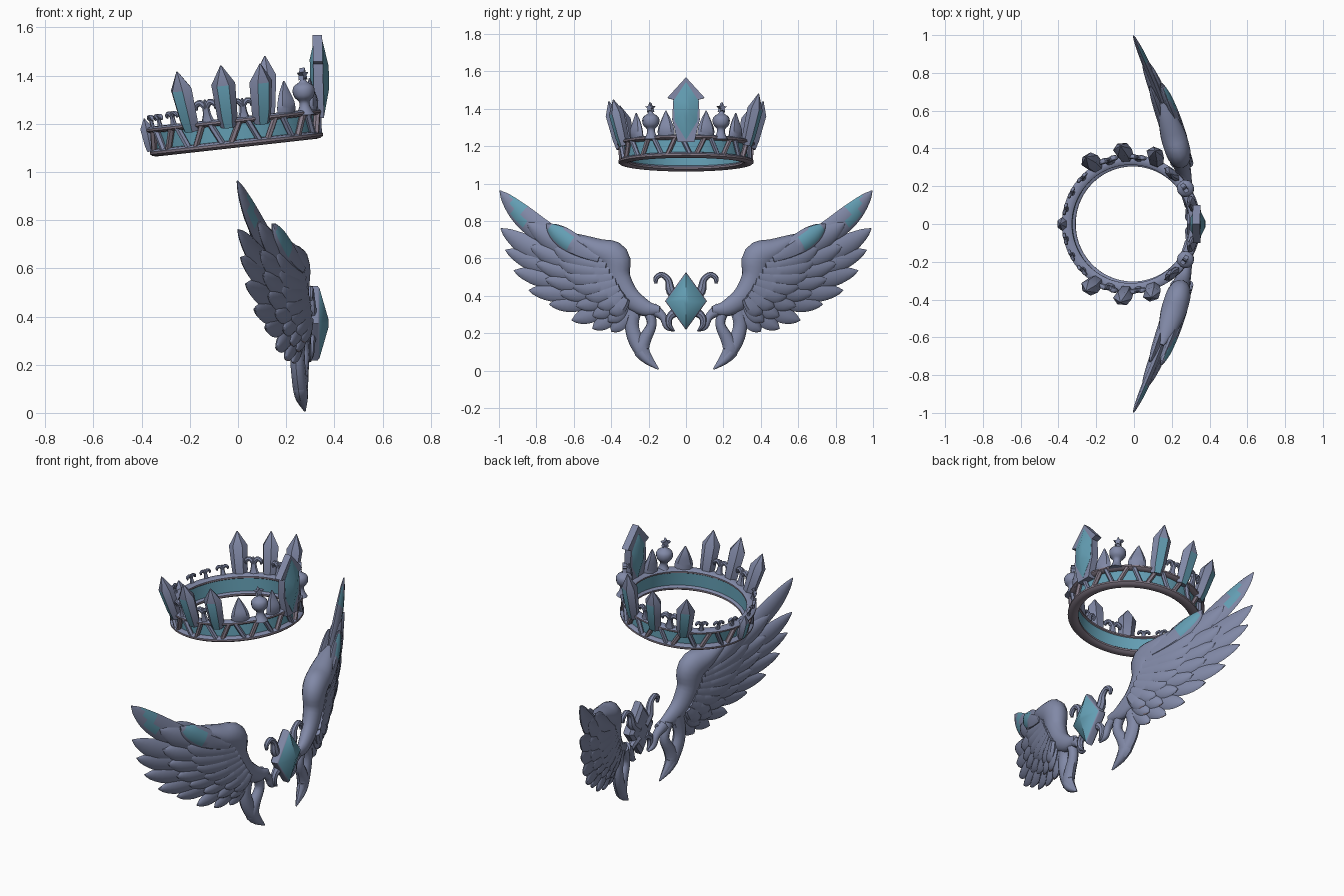
import bpy, bmesh, math
from mathutils import Vector, Matrix

if "Cube" in bpy.data.objects:
    bpy.data.objects.remove(bpy.data.objects["Cube"])

def material(name, rgb):
    m = bpy.data.materials.new(name)
    m.diffuse_color = (*rgb, 1)
    m.use_nodes = True
    m.node_tree.nodes["Principled BSDF"].inputs["Base Color"].default_value = m.diffuse_color
    return m

GREY = material("blue grey metal", (0.22, 0.25, 0.385))
TEAL = material("teal crystal", (0.125, 0.34, 0.45))
BROWN = material("mauve brown rail", (0.24, 0.20, 0.25))
I = Matrix.Identity(4)
CROWN = Matrix.Translation((-0.005, 0, 1.105)) @ Matrix.Rotation(math.radians(-6.3), 4, 'Y')

def loft(name, rings, mats, M=I, closed=False, pick=None):
    """Skin a list of equal rings; pick(face, ring) chooses the material slot."""
    bm = bmesh.new()
    vs = [[bm.verts.new(p) for p in r] for r in rings]
    n, k = len(rings[0]), len(rings)
    made = []
    for i in range(k if closed else k - 1):
        a, b = vs[i], vs[(i + 1) % k]
        for j in range(n):
            made.append((bm.faces.new((a[j], a[(j + 1) % n], b[(j + 1) % n], b[j])), i))
    if not closed:
        made += [(bm.faces.new(vs[0][::-1]), 0), (bm.faces.new(vs[-1]), k - 1)]
    bmesh.ops.recalc_face_normals(bm, faces=bm.faces[:])
    if pick:
        for f, i in made:
            f.material_index = pick(f, i)
    bm.transform(M)
    me = bpy.data.meshes.new(name)
    bm.to_mesh(me)
    bm.free()
    for m in mats:
        me.materials.append(m)
    ob = bpy.data.objects.new(name, me)
    bpy.context.collection.objects.link(ob)
    return ob

def sweep(name, pts, wid, thk, normal, mats, M=I, n=10, sub=4, pick=None):
    """Elliptical section along a smooth path, with width and thickness per point."""
    c = [Vector((*p, w, t)) for p, w, t in zip(pts, wid, thk)]
    c = [2 * c[0] - c[1]] + c + [2 * c[-1] - c[-2]]
    s = []
    for i in range(1, len(c) - 2):
        p0, p1, p2, p3 = c[i - 1:i + 3]
        for j in range(sub):
            u = j / sub
            s.append((2 * p1 + (p2 - p0) * u + (2 * p0 - 5 * p1 + 4 * p2 - p3) * u * u
                      + (3 * p1 - p0 - 3 * p2 + p3) * u ** 3) / 2)
    s.append(c[-2])
    P = [Vector(v[:3]) for v in s]
    rings = []
    for i, v in enumerate(s):
        T = (P[min(i + 1, len(P) - 1)] - P[max(i - 1, 0)]).normalized()
        S = T.cross(Vector(normal)).normalized()
        N = S.cross(T)
        w, t = max(v[3], 0.003), max(v[4], 0.003)
        rings.append([P[i] + S * w * math.cos(2 * math.pi * j / n) + N * t * math.sin(2 * math.pi * j / n)
                      for j in range(n)])
    return loft(name, rings, mats, M, pick=pick)

def at(az, r, z, lean=0):
    """Place a part on the crown, leaning outward."""
    return (CROWN @ Matrix.Rotation(math.radians(az), 4, 'Z') @ Matrix.Translation((r, 0, z))
            @ Matrix.Rotation(math.radians(lean), 4, 'Y'))

def hoop(name, r, z, rr, rz, mats, n, pick=None):
    rings = []
    for i in range(72):
        a = 2 * math.pi * i / 72
        ring = []
        for j in range(n):
            b = 2 * math.pi * (j + 0.5) / n
            q = r + rr * math.cos(b)
            ring.append((q * math.cos(a), q * math.sin(a), z + rz * math.sin(b)))
        rings.append(ring)
    loft(name, rings, mats, CROWN, closed=True, pick=pick)

# ---- crown band: rails (grey on top), crystal panel, slanted struts ----
top_grey = lambda f, i: int(f.normal.z > 0.3)
hoop("crown_bottom_rail", 0.333, 0.012, 0.030, 0.016, [BROWN, GREY], 10, top_grey)
hoop("crown_top_rail", 0.340, 0.108, 0.028, 0.014, [BROWN, GREY], 10, top_grey)
hoop("crown_panel", 0.328, 0.06, 0.012, 0.065, [TEAL], 4)
for i in range(28):
    a = 360 / 28 * i
    d = 0.022 if i % 2 else -0.022
    sweep("crown_strut", [(0, -d, 0.015), (0.003, 0, 0.06), (0.006, d, 0.105)],
          [0.013] * 3, [0.014] * 3, (1, 0, 0), [BROWN if i % 2 else GREY], at(a, 0.345, 0), n=6, sub=1)

# ---- tall crystals: teal outer face, grey sides and points ----
def crystal(az, r, z, h, w, lean):
    rings = []
    for zz, k in ((0, 0.65), (h * 0.18, 0.85), (h * 0.70, 1.0), (h, 0.05)):
        rings.append([(w * 0.8 * k * math.cos(math.radians(60 * j + 30)),
                       w * k * math.sin(math.radians(60 * j + 30)), zz) for j in range(6)])
    loft("crown_crystal", rings, [GREY, TEAL], at(az, r, z, lean),
         pick=lambda f, i: int(i < 2 and f.normal.x > 0.8))

for az, h in ((68, 0.285), (94, 0.265), (121, 0.26)):
    for s in (1, -1):
        crystal(s * az + (3 if s < 0 and az == 68 else 0) * -1, 0.350, 0.085, h - (0.03 if s < 0 and az == 68 else 0),
                0.050, 14)
crystal(180, 0.355, 0.02, 0.14, 0.036, 6)

# ---- small curled ornaments between the crystals ----
def ornament(az, k):
    M = at(az, 0.345, 0.105, 8) @ Matrix.Scale(k, 4)
    sweep("ornament_stem", [(0, 0, 0), (0, 0, 0.04), (0, 0, 0.085), (0, 0, 0.11)],
          [0.036, 0.020, 0.014, 0.004], [0.02, 0.014, 0.014, 0.004], (1, 0, 0), [GREY], M, 8, 3)
    for s in (1, -1):
        sweep("ornament_curl", [(0, 0, 0.07), (0, s * 0.022, 0.098), (0, s * 0.045, 0.085), (0, s * 0.043, 0.066)],
              [0.012, 0.014, 0.012, 0.006], [0.014, 0.016, 0.014, 0.006], (1, 0, 0), [GREY], M, 8, 3)

for az, k in ((83, 0.85), (108, 0.95), (136, 0.65), (152, 0.6), (167, 0.6)):
    for s in (1, -1):
        ornament(s * az, k)

# ---- round finials with stars, and pointed leaves beside the front crystal ----
star = [((0.028 if j % 2 == 0 else 0.012) * math.sin(math.pi * j / 5),
         (0.028 if j % 2 == 0 else 0.012) * math.cos(math.pi * j / 5)) for j in range(10)]
for s in (1, -1):
    M = at(s * 32, 0.350, 0.10, 3)
    ball = [0.040, 0.024, 0.022, 0.040, 0.046, 0.040, 0.016, 0.012]
    sweep("finial_ball", [(0, 0, z) for z in (0, 0.03, 0.055, 0.075, 0.098, 0.12, 0.138, 0.15)],
          ball, ball, (1, 0, 0), [GREY], M, 12, 3)
    loft("finial_star", [[(x, a, 0.168 + b) for a, b in star] for x in (-0.012, 0.012)], [GREY], M)
    for az, k in ((18, 1.0), (50, 1.05)):
        sweep("front_leaf", [(0, 0, 0), (0.005, 0, 0.05), (0, 0, 0.10), (0, 0, 0.15)],
              [0.045 * k, 0.046 * k, 0.028 * k, 0.003], [0.02, 0.024, 0.016, 0.003], (1, 0, 0), [GREY],
              at(s * az, 0.338, 0.1, 4), 8)

# ---- large front crystal ----
half = [(0, 0.425), (0.10, 0.315), (0.068, 0.305), (0.074, 0.20), (0.045, 0.08)]
arrow = half + [(-y, z) for y, z in half[:0:-1]]
M = at(0, 0.348, 0, 5)
loft("front_crystal_frame", [[(x, y, z) for y, z in arrow] for x in (-0.022, 0.018)], [GREY], M)
half = [(0, 0.40), (0.066, 0.30), (0.060, 0.19), (0, 0.09)]
gem = half + [(-y, z) for y, z in half[2:0:-1]]
loft("front_crystal_gem", [[(x, y * k, 0.25 + (z - 0.25) * k) for y, z in gem]
                           for x, k in ((-0.036, 0.5), (-0.021, 0.9), (0.019, 1), (0.042, 0.3))], [TEAL], M)

# ---- chest gem with curled horns ----
dia = [(0, 0.155), (0.112, 0), (0, -0.155), (-0.112, 0)]
loft("centre_gem", [[(x, y * k, 0.372 + z * k) for y, z in dia]
                    for x, k in ((0.28, 0.8), (0.295, 1), (0.330, 1), (0.338, 0.94), (0.375, 0.12))],
     [GREY, TEAL], pick=lambda f, i: int(i >= 3))
for s in (1, -1):
    def horn(name, yz, wid):
        sweep(name, [(0.30, s * y, z) for y, z in yz], wid, wid, (1, 0, 0), [GREY], n=8)
    horn("gem_horn", [(0.03, 0.38), (0.08, 0.425), (0.095, 0.485), (0.13, 0.513), (0.16, 0.495), (0.16, 0.465)],
         [0.03, 0.026, 0.018, 0.015, 0.014, 0.008])
    horn("gem_lower_claw", [(0.03, 0.33), (0.085, 0.29), (0.09, 0.245), (0.065, 0.215)], [0.03, 0.02, 0.016, 0.005])

# ---- wings ----
def wing_point(s, y, z, off=0):
    return (0.305 - 0.31 * y ** 1.5 + off, s * y, z)

def feather(name, s, base, tip, w, t, off, bow, mats=(GREY,), pick=None):
    dy, dz = tip[0] - base[0], tip[1] - base[1]
    pts = [wing_point(s, base[0] + dy * u + dz * bow * 4 * u * (1 - u),
                      base[1] + dz * u - dy * bow * 4 * u * (1 - u), off * (1 - 0.25 * u))
           for u in (0, 0.25, 0.5, 0.75, 0.92, 1)]
    sweep(name, pts, [w * k for k in (0.5, 0.8, 1, 0.9, 0.48, 0.04)],
          [t * k for k in (0.9, 1, 1, 0.85, 0.5, 0.15)], (1, s * 0.38, 0), mats, n=8, sub=3, pick=pick)

TIPS = [(0.995, 0.962), (0.99, 0.76), (0.965, 0.645), (0.92, 0.535), (0.84, 0.43),
        (0.73, 0.355), (0.61, 0.27), (0.50, 0.225), (0.40, 0.21)]
shadow_edge = lambda f, i: int(f.normal.z < -0.8)   # mauve lower rims

for s in (1, -1):
    def patch(f, i):
        c = f.calc_center_median()
        return int(f.normal.x > 0.6 and 0.86 < abs(c.y) < 0.93)
    # long flight feathers
    for i, tip in enumerate(TIPS):
        u = i / 8
        base = (0.44 - 0.14 * u, 0.59 - 0.23 * u)
        feather("flight_feather", s, base, tip, 0.066 - 0.020 * u, 0.022, 0, 0.085 if i < 2 else 0.06,
                (GREY, TEAL if i == 0 else BROWN), patch if i == 0 else shadow_edge)
        # overlapping shorter feathers on both faces
        for k, off in ((0.74, 0.026), (0.50, 0.046), (0.74, -0.022), (0.52, -0.036)):
            if i < 8:
                nx = TIPS[i + 1]
                m = ((tip[0] + nx[0]) / 2, (tip[1] + nx[1]) / 2) if k > 0.6 else tip
                end = (base[0] + (m[0] - base[0]) * k, base[1] + (m[1] - base[1]) * k)
                feather("covert_feather", s, base, end, 0.058 - 0.014 * u, 0.022, off, 0.06,
                        (GREY, BROWN), shadow_edge)
    # teal shoulder feather
    feather("shoulder_feather", s, (0.46, 0.60), (0.745, 0.785), 0.054, 0.026, 0.05, 0.06, (GREY, TEAL),
            lambda f, i: int(f.normal.x > 0.5 and 6 <= i <= 11))
    feather("shoulder_feather_back", s, (0.46, 0.62), (0.72, 0.765), 0.045, 0.024, -0.03, 0.06)
    # smooth wing arm
    arm = [(0.64, 0.735), (0.57, 0.70), (0.47, 0.645), (0.385, 0.60), (0.365, 0.50), (0.31, 0.40), (0.22, 0.335), (0.14, 0.325)]
    sweep("wing_arm", [wing_point(s, y, z, 0.002) for y, z in arm],
          [0.006, 0.03, 0.062, 0.086, 0.07, 0.06, 0.045, 0.02],
          [0.01, 0.045, 0.068, 0.066, 0.055, 0.045, 0.032, 0.015], (1, s * 0.3, 0), [GREY], n=14)
    # forked tail blade with a small opening, and the inner hook
    strands = (("tail_inner", [(0.21, 0.34), (0.183, 0.25), (0.222, 0.165), (0.235, 0.10), (0.148, 0.008)],
                [0.03, 0.027, 0.036, 0.042, 0.004]),
               ("tail_outer", [(0.27, 0.36), (0.290, 0.25), (0.268, 0.16), (0.218, 0.07), (0.148, 0.008)],
                [0.045, 0.038, 0.040, 0.028, 0.004]),
               ("wing_hook", [(0.18, 0.33), (0.125, 0.29), (0.10, 0.235), (0.06, 0.212)],
                [0.035, 0.022, 0.018, 0.004]))
    for name, yz, wid in strands:
        sweep(name, [wing_point(s, y, z, -0.01) for y, z in yz], wid,
              [min(w, 0.03) for w in wid], (1, s * 0.2, 0), [GREY], n=10)

# ---- shading ----
for ob in bpy.data.objects:
    ob.select_set(True)
    bpy.context.view_layer.objects.active = ob
bpy.ops.object.shade_smooth_by_angle(angle=math.radians(38))
